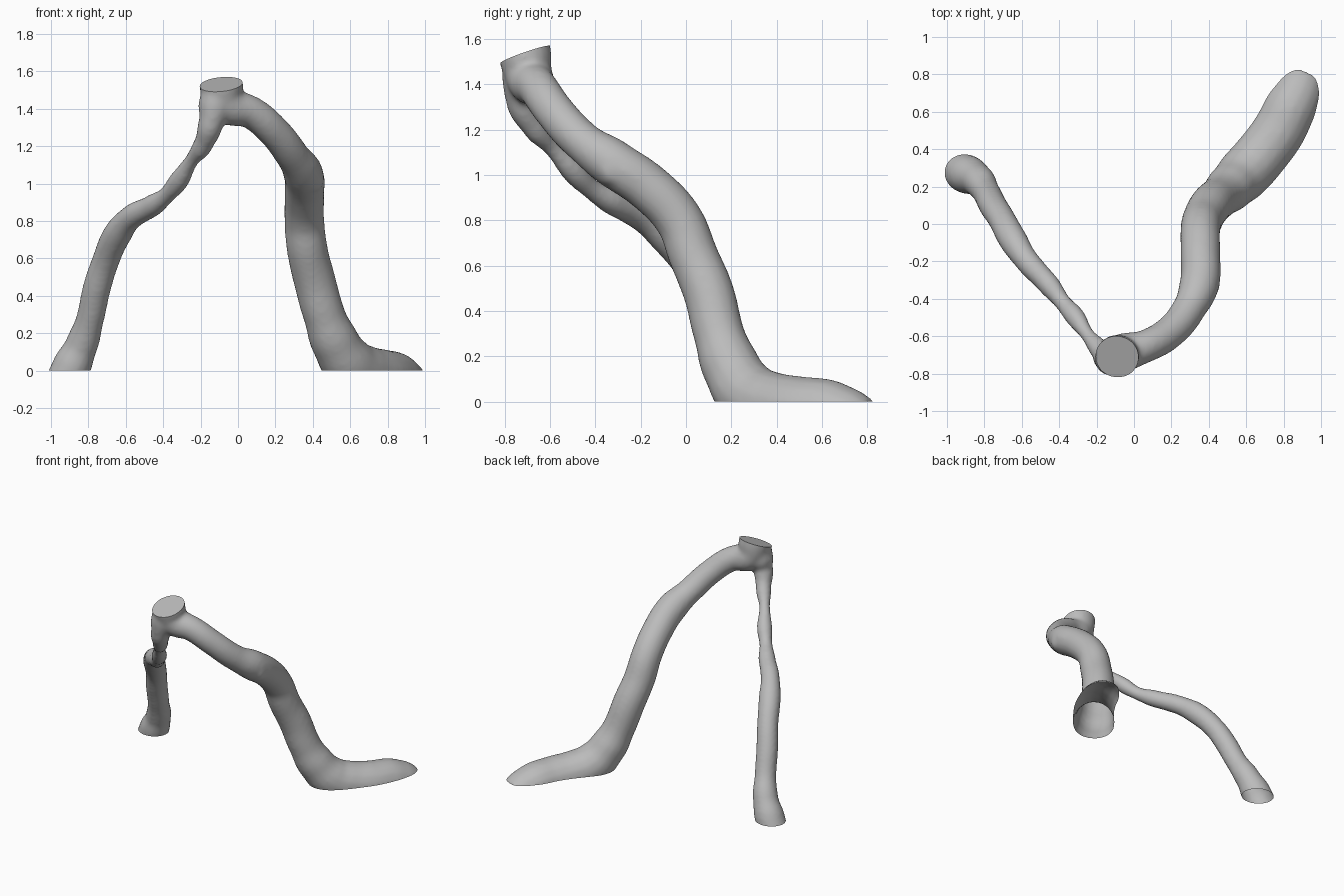
import bpy, bmesh, math
from mathutils import Vector

cube = bpy.data.objects.get("Cube")
if cube:
    bpy.data.objects.remove(cube, do_unlink=True)

# Plain grey material
grey = bpy.data.materials.new("plain_grey")
grey.use_nodes = True
tone = (0.5, 0.5, 0.5, 1)
grey.diffuse_color = tone
grey.node_tree.nodes["Principled BSDF"].inputs["Base Color"].default_value = tone

# Limb paths: x, y, z, radius, from the shared stump to the ground
thick_limb = [
    (-.10, -.73, 1.66, .118), (-.09, -.71, 1.53, .118), (-.06, -.69, 1.43, .105),
    (.07, -.65, 1.38, .088), (.19, -.58, 1.28, .088), (.29, -.46, 1.15, .09),
    (.35, -.32, 1.05, .107), (.355, -.16, .94, .107), (.355, -.03, .80, .107),
    (.37, .03, .65, .11), (.41, .10, .48, .113), (.46, .145, .30, .113),
    (.52, .20, .15, .13), (.60, .28, .03, .145), (.68, .37, -.01, .145),
    (.775, .50, -.035, .148), (.83, .61, -.045, .147), (.87, .69, -.07, .14),
    (.90, .77, -.11, .13)]
thin_limb = [
    (-.10, -.73, 1.64, .11), (-.09, -.71, 1.53, .115), (-.12, -.72, 1.42, .092),
    (-.145, -.725, 1.32, .068), (-.185, -.67, 1.21, .054), (-.25, -.59, 1.12, .039),
    (-.32, -.49, 1.01, .054), (-.38, -.42, .94, .046), (-.46, -.32, .88, .06),
    (-.57, -.20, .82, .066), (-.65, -.08, .72, .077), (-.71, .03, .58, .074),
    (-.755, .10, .44, .076), (-.79, .17, .28, .075), (-.835, .235, .14, .088),
    (-.89, .265, .02, .105), (-.94, .28, -.09, .105)]
knee_lump = [(.35, -.33, 1.09, .07), (.385, -.325, 1.03, .075), (.39, -.31, .97, .06)]

# Round tubes along the paths
curve = bpy.data.curves.new("limb_paths", "CURVE")
curve.dimensions = "3D"
curve.bevel_depth = 1
curve.bevel_resolution = 6
curve.resolution_u = 8
curve.use_fill_caps = True
for path in (thick_limb, thin_limb, knee_lump):
    spline = curve.splines.new("BEZIER")
    spline.radius_interpolation = "EASE"
    spline.bezier_points.add(len(path) - 1)
    for point, (x, y, z, radius) in zip(spline.bezier_points, path):
        point.co = (x, y, z)
        point.radius = radius
        point.handle_left_type = point.handle_right_type = "AUTO"
tubes = bpy.data.objects.new("limb_paths", curve)
bpy.context.collection.objects.link(tubes)


def baked(obj):
    deps = bpy.context.evaluated_depsgraph_get()
    return bpy.data.meshes.new_from_object(obj.evaluated_get(deps))


# Merge the tubes into one skin
branch = bpy.data.objects.new("forked_branch", baked(tubes))
bpy.context.collection.objects.link(branch)
bpy.data.objects.remove(tubes, do_unlink=True)
remesh = branch.modifiers.new("merge", "REMESH")
remesh.mode = "VOXEL"
remesh.voxel_size = .014
soften = branch.modifiers.new("soften", "SMOOTH")
soften.factor = .5
soften.iterations = 10
skin = baked(branch)
branch.modifiers.clear()
branch.data = skin

# Open cut at the ground, capped slanted cut at the stump
bm = bmesh.new()
bm.from_mesh(skin)


def cut(point, normal):
    geom = bm.verts[:] + bm.edges[:] + bm.faces[:]
    result = bmesh.ops.bisect_plane(bm, geom=geom, plane_co=point, plane_no=normal,
                                    clear_outer=True)
    return [e for e in result["geom_cut"] if isinstance(e, bmesh.types.BMEdge)]


cut(Vector((0, 0, 0)), Vector((0, 0, -1)))
rim = cut(Vector((-.09, -.71, 1.53)), Vector((-.1, -.35, 1)).normalized())
bmesh.ops.contextual_create(bm, geom=rim)
bmesh.ops.recalc_face_normals(bm, faces=bm.faces[:])
bm.to_mesh(skin)
bm.free()
skin.materials.clear()
skin.materials.append(grey)

bpy.ops.object.select_all(action="DESELECT")
branch.select_set(True)
bpy.context.view_layer.objects.active = branch
bpy.ops.object.shade_smooth_by_angle(angle=math.radians(40))
